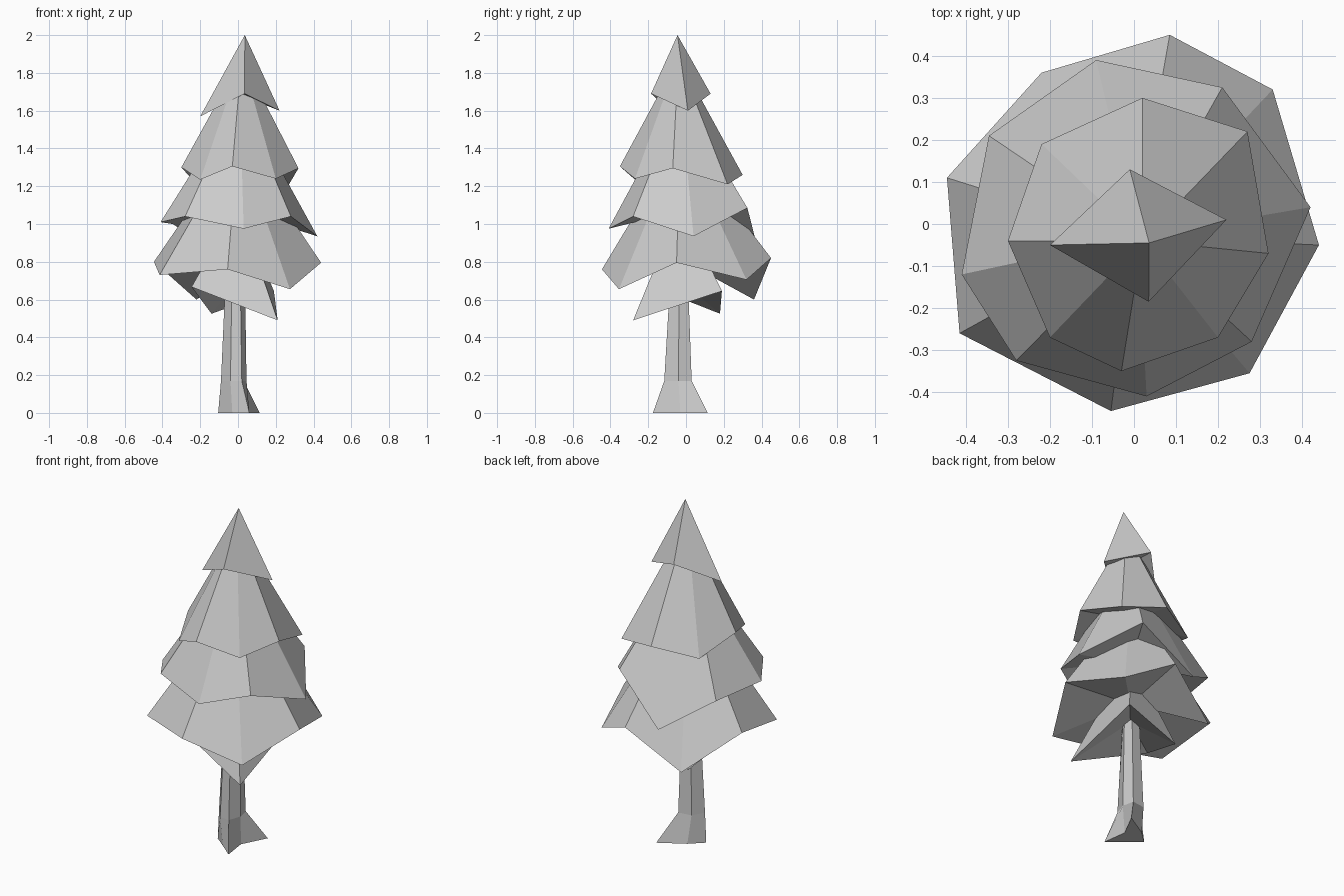
import bpy
import bmesh

default_cube = bpy.data.objects.get("Cube")
if default_cube:
    bpy.data.objects.remove(default_cube, do_unlink=True)


def make_material(name, colour):
    material = bpy.data.materials.new(name)
    material.use_nodes = True
    material.diffuse_color = colour
    shader = material.node_tree.nodes["Principled BSDF"]
    shader.inputs["Base Color"].default_value = colour
    return material


grey = make_material("plain grey", (0.6, 0.6, 0.6, 1))


def finish(name, bm):
    """Turn a bmesh into a flat shaded object with outward normals."""
    bmesh.ops.recalc_face_normals(bm, faces=bm.faces)
    mesh = bpy.data.meshes.new(name)
    bm.to_mesh(mesh)
    bm.free()
    mesh.materials.append(grey)
    tree_part = bpy.data.objects.new(name, mesh)
    bpy.context.collection.objects.link(tree_part)
    return tree_part


def fan(bm, ring, tip):
    """Join every edge of a closed ring to one point."""
    for here, following in zip(ring, ring[1:] + ring[:1]):
        bm.faces.new((here, following, tip))


def branch_tier(name, peak, corners, hollow):
    """Irregular cone with drooping corners and a hollowed underside."""
    bm = bmesh.new()
    rim = [bm.verts.new(corner) for corner in corners]
    average = sum(corner[2] for corner in corners) / len(corners)
    fan(bm, rim, bm.verts.new(peak))
    fan(bm, rim, bm.verts.new((0, -0.03, average + hollow)))
    return finish(name, bm)


def lofted_trunk(name, sections):
    """Skin a stack of outlines, each given as a height and its points."""
    bm = bmesh.new()
    rings = [[bm.verts.new((x, y, height)) for x, y in outline]
             for height, outline in sections]
    for lower, upper in zip(rings, rings[1:]):
        for i in range(len(lower)):
            j = (i + 1) % len(lower)
            bm.faces.new((lower[i], lower[j], upper[j], upper[i]))
    bm.faces.new(rings[0])
    bm.faces.new(rings[-1])
    return finish(name, bm)


# Pointed crown
branch_tier("crown_tier", (0.036, -0.045, 2), [
    (0.22, 0.01, 1.6), (-0.01, 0.13, 1.69),
    (-0.2, -0.05, 1.57), (0.035, -0.185, 1.69)], 0.05)

# Upper branches
branch_tier("upper_tier", (0.02, -0.04, 1.88), [
    (0.27, 0.22, 1.21), (0.02, 0.3, 1.26), (-0.22, 0.19, 1.21),
    (-0.3, -0.04, 1.3), (-0.2, -0.27, 1.235), (-0.03, -0.35, 1.305),
    (0.2, -0.27, 1.24), (0.32, -0.07, 1.295)], 0.08)

# Middle branches
branch_tier("middle_tier", (0.01, -0.03, 1.68), [
    (0.21, 0.325, 1.085), (-0.09, 0.39, 0.83), (-0.345, 0.21, 1),
    (-0.41, -0.12, 1.01), (-0.28, -0.325, 1.04), (0.03, -0.41, 0.975),
    (0.28, -0.28, 1.04), (0.42, 0.04, 0.935)], 0.08)

# Wide lower branches
branch_tier("lower_tier", (0, -0.03, 1.45), [
    (0.33, 0.32, 0.705), (0.085, 0.45, 0.82), (-0.22, 0.36, 0.6),
    (-0.445, 0.11, 0.8), (-0.415, -0.26, 0.73), (-0.055, -0.445, 0.76),
    (0.275, -0.355, 0.655), (0.44, -0.05, 0.795)], 0.08)

# Small skirt around the trunk
branch_tier("skirt_tier", (0, -0.03, 1.1), [
    (0.19, 0.19, 0.645), (-0.14, 0.18, 0.525),
    (-0.246, -0.18, 0.667), (0.21, -0.28, 0.49)], 0.12)

# Six sided trunk flaring into three roots
lofted_trunk("trunk", [
    (0, [(0.115, 0.115), (-0.03, 0.03), (-0.105, -0.04),
         (-0.03, -0.1), (0.06, -0.175), (0.04, -0.03)]),
    (0.17, [(0.03, 0.03), (-0.05, 0.02), (-0.09, -0.05),
            (-0.04, -0.11), (0.02, -0.115), (0.045, -0.04)]),
    (0.85, [(0.02, 0.005), (-0.03, 0), (-0.06, -0.035),
            (-0.03, -0.075), (0.01, -0.075), (0.035, -0.035)])])
